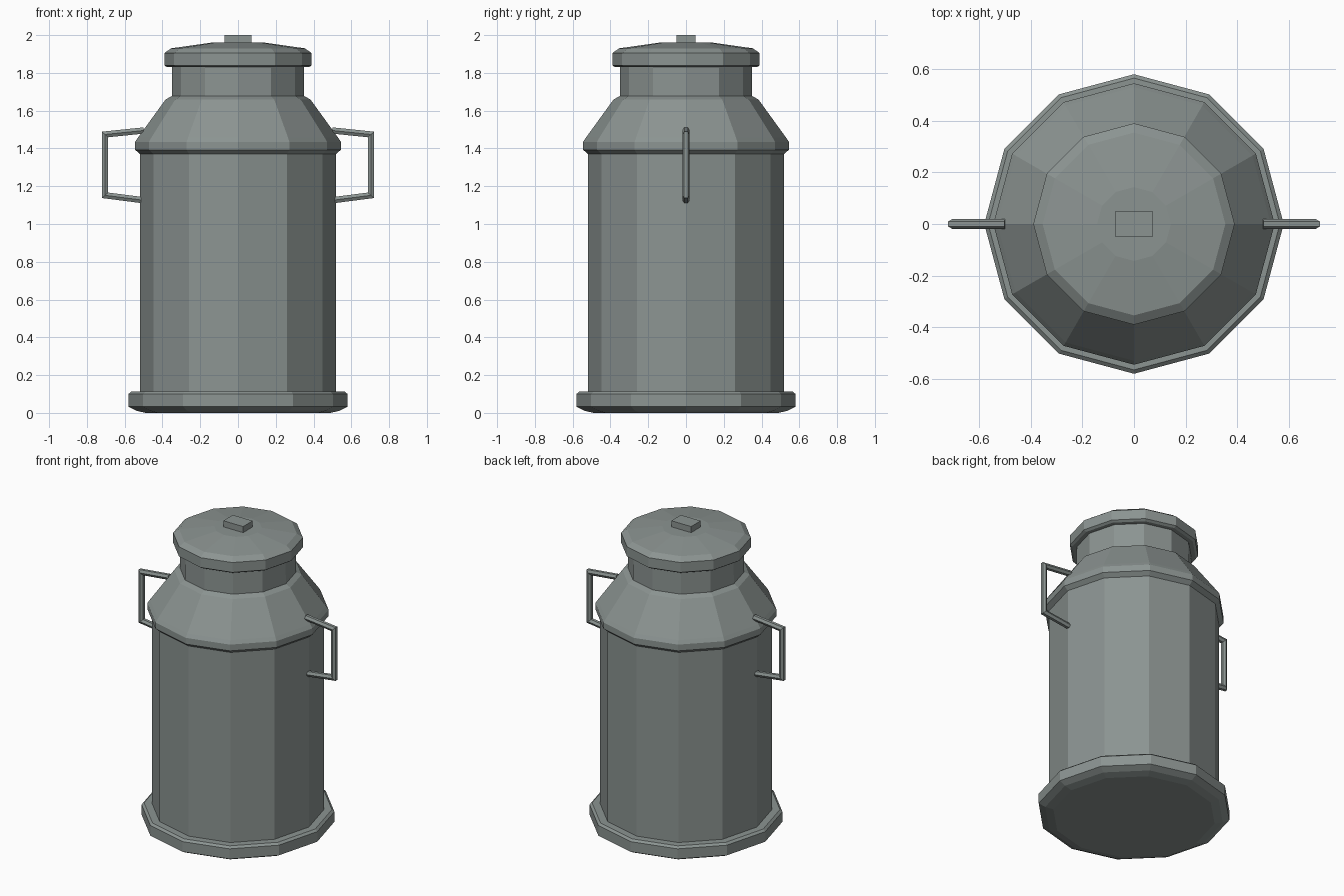
import bpy, bmesh, math
from mathutils import Vector

if "Cube" in bpy.data.objects:
    bpy.data.objects.remove(bpy.data.objects["Cube"])

SIDES = 12

metal = bpy.data.materials.new("grey_metal")
metal.diffuse_color = (0.26, 0.295, 0.285, 1.0)
metal.use_nodes = True
metal.node_tree.nodes["Principled BSDF"].inputs["Base Color"].default_value = metal.diffuse_color


def finish(name, bm):
    bmesh.ops.recalc_face_normals(bm, faces=bm.faces)
    me = bpy.data.meshes.new(name)
    bm.to_mesh(me)
    bm.free()
    me.materials.append(metal)
    ob = bpy.data.objects.new(name, me)
    bpy.context.collection.objects.link(ob)
    return ob


def skin(name, rings):
    """Join rings of points with quads and cap both ends."""
    bm = bmesh.new()
    rows = [[bm.verts.new(p) for p in ring] for ring in rings]
    n = len(rows[0])
    for a, b in zip(rows, rows[1:]):
        for i in range(n):
            j = (i + 1) % n
            bm.faces.new((a[i], a[j], b[j], b[i]))
    bm.faces.new(rows[0])
    bm.faces.new(rows[-1])
    return finish(name, bm)


def lathe(name, profile):
    return skin(name, [[(r * math.cos(math.tau * i / SIDES),
                         r * math.sin(math.tau * i / SIDES), z)
                        for i in range(SIDES)] for r, z in profile])


def tube(name, path, radius, n=6):
    """Mitred tube along a path in the xz plane."""
    pts = [Vector((x, 0, z)) for x, z in path]
    side = Vector((0, 1, 0))
    rings = []
    for k, p in enumerate(pts):
        d0 = (p - pts[max(k - 1, 0)]).normalized()
        d1 = (pts[min(k + 1, len(pts) - 1)] - p).normalized()
        d = (d0 + d1).normalized()
        ref = d0 if d0.length else d1
        across = d.cross(side) / max(d.dot(ref), 0.3)
        rings.append([p + radius * (math.cos(math.tau * i / n) * side
                                    + math.sin(math.tau * i / n) * across)
                      for i in range(n)])
    return skin(name, rings)


# base rim, body, shoulder and neck
lathe("can_body", [
    (0.49, 0.0), (0.54, 0.012), (0.58, 0.033), (0.58, 0.10), (0.565, 0.113),
    (0.518, 0.113), (0.518, 1.37), (0.545, 1.393), (0.545, 1.434),
    (0.53, 1.457), (0.383, 1.66), (0.35, 1.677), (0.348, 1.85)])

# lid
lathe("lid", [(0.34, 1.83), (0.375, 1.83), (0.39, 1.84), (0.39, 1.905),
              (0.354, 1.93), (0.143, 1.96)])

# lid knob
bm = bmesh.new()
bmesh.ops.create_cube(bm, size=1)
for v in bm.verts:
    v.co = (v.co.x * 0.145, v.co.y * 0.10, 1.97 + v.co.z * 0.06)
finish("lid_knob", bm)

# handles
for label, s in (("right", 1), ("left", -1)):
    tube(label + "_handle", [(s * 0.50, 1.495), (s * 0.704, 1.474),
                             (s * 0.704, 1.152), (s * 0.51, 1.127)], 0.019)
